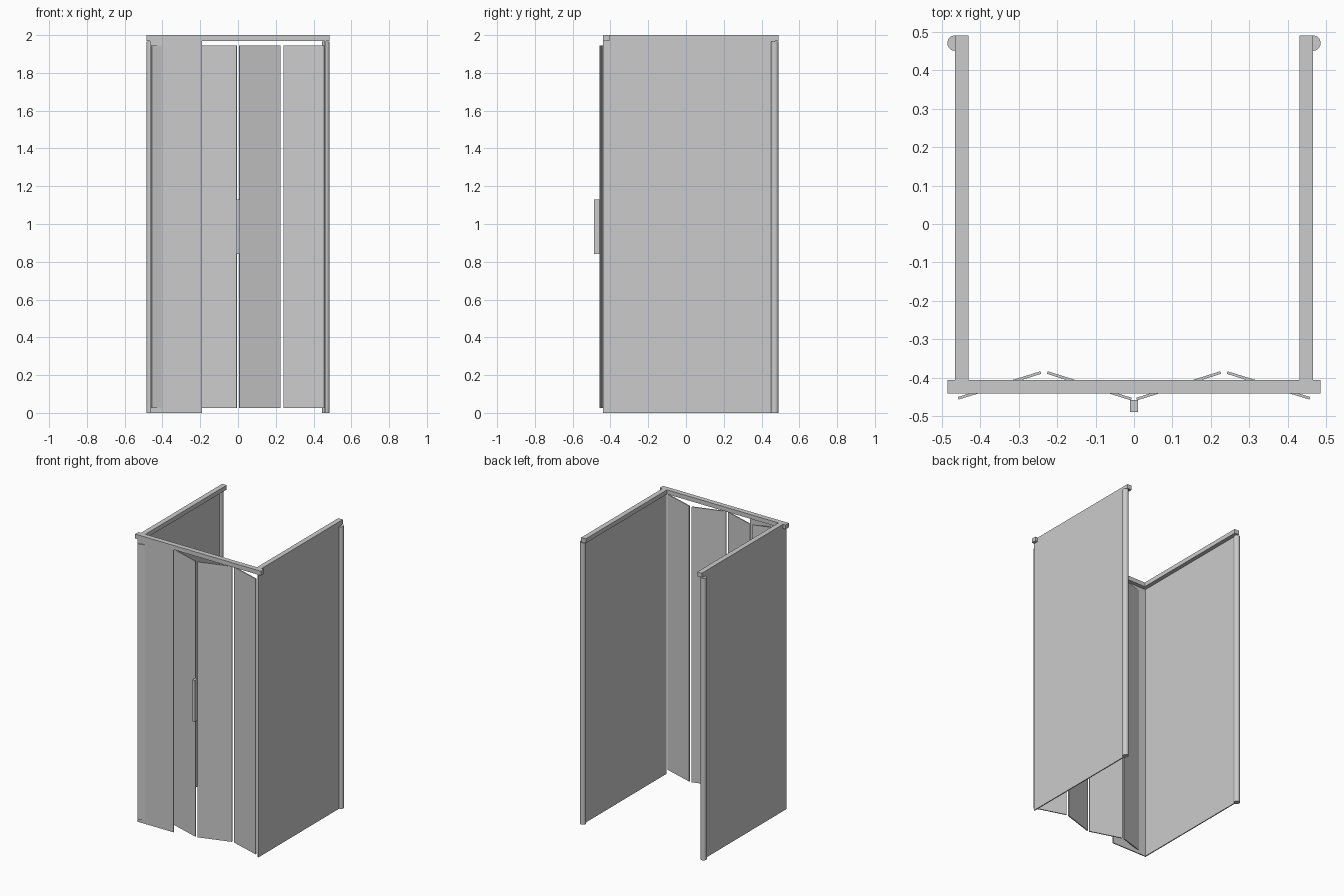
import bpy
import math

if "Cube" in bpy.data.objects:
    bpy.data.objects.remove(bpy.data.objects["Cube"])


def box(name, x, y, z, turn=0.0):
    """Box from (min, max) ranges, turned about its own vertical axis."""
    mid = [(a + b) / 2 for a, b in (x, y, z)]
    size = [b - a for a, b in (x, y, z)]
    bpy.ops.mesh.primitive_cube_add(size=1, location=mid)
    ob = bpy.context.object
    ob.name = name
    for v in ob.data.vertices:
        v.co = [c * s for c, s in zip(v.co, size)]
    ob.rotation_euler.z = turn
    return ob


def leaf(name, p, q, thick=0.007, z=(0.025, 1.945)):
    """Upright door leaf between two plan points."""
    cx, cy = (p[0] + q[0]) / 2, (p[1] + q[1]) / 2
    half = math.dist(p, q) / 2
    turn = math.atan2(q[1] - p[1], q[0] - p[0])
    return box(name, (cx - half, cx + half), (cy - thick / 2, cy + thick / 2), z, turn)


# front top rail
box("front_top_rail", (-0.485, 0.485), (-0.44, -0.405), (1.97, 2))

for side, s in (("left", -1), ("right", 1)):
    # side top rail and side glass flush with its outer face
    box(f"{side}_top_rail", sorted((s * 0.43, s * 0.465)), (-0.405, 0.49), (1.97, 2))
    box(f"{side}_glass_panel", sorted((s * 0.458, s * 0.4652)), (-0.44, 0.47), (0, 2))

    # round wall post
    bpy.ops.mesh.primitive_cylinder_add(vertices=32, radius=0.02, depth=1.965,
                                        location=(s * 0.465, 0.47, 0.9825))
    bpy.context.object.name = f"{side}_wall_post"
    bpy.ops.object.shade_smooth_by_angle(angle=math.radians(40))

    # pair of folding door leaves
    leaf(f"{side}_outer_door_leaf", (s * 0.457, -0.453), (s * 0.242, -0.386))
    leaf(f"{side}_inner_door_leaf", (s * 0.225, -0.386), (s * 0.007, -0.455))

# fixed glass on the left part of the front
box("front_fixed_glass", (-0.465, -0.19), (-0.4402, -0.433), (0, 2))

# door handle
box("door_handle", (-0.01, 0.01), (-0.488, -0.457), (0.84, 1.13))
